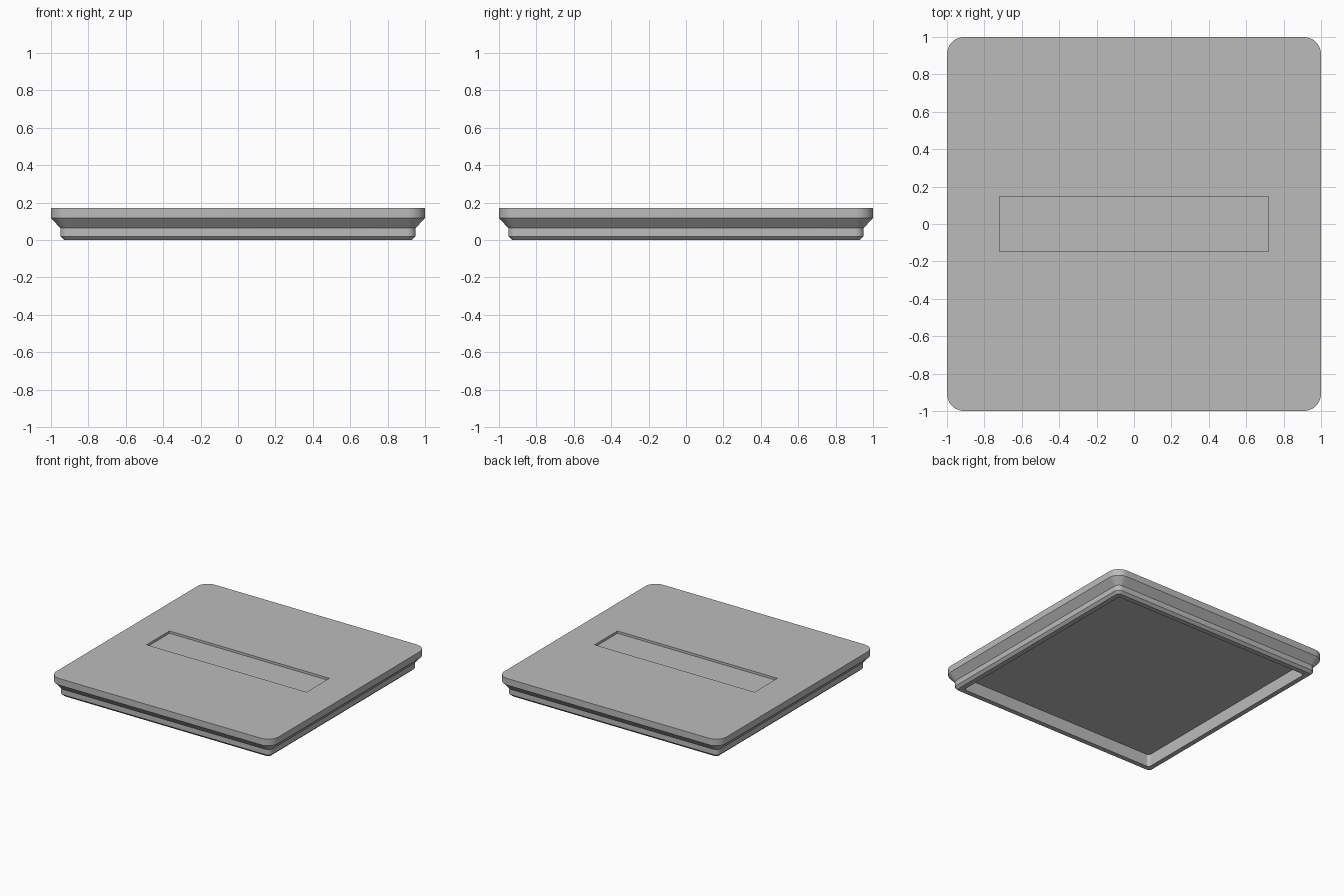
import bpy, bmesh, math

if "Cube" in bpy.data.objects:
    bpy.data.objects.remove(bpy.data.objects["Cube"])

GREY = (0.5, 0.5, 0.5, 1)
grey = bpy.data.materials.new("plain grey")
grey.use_nodes = True
grey.diffuse_color = GREY
grey.node_tree.nodes["Principled BSDF"].inputs["Base Color"].default_value = GREY


def rounded_square(bm, half, radius, z, steps=12):
    """Ring of vertices around a square with rounded corners."""
    ring = []
    for corner in range(4):
        middle = math.radians(45 + 90 * corner)
        cx = math.copysign(half - radius, math.cos(middle))
        cy = math.copysign(half - radius, math.sin(middle))
        for i in range(steps + 1):
            a = math.radians(90 * corner + 90 * i / steps)
            ring.append(bm.verts.new((cx + radius * math.cos(a),
                                      cy + radius * math.sin(a), z)))
    return ring


# Plate profile: underside recess, foot chamfer, foot, flare, top rim
# (half width, corner radius, height)
profile = [
    (0.89, 0.025, 0.1),
    (0.89, 0.025, 0),
    (0.93, 0.025, 0),
    (0.95, 0.045, 0.02),
    (0.95, 0.045, 0.063),
    (1.0, 0.093, 0.118),
    (1.0, 0.093, 0.171),
]
bm = bmesh.new()
rings = [rounded_square(bm, *row) for row in profile]
for low, high in zip(rings, rings[1:]):
    for i in range(len(low)):
        j = (i + 1) % len(low)
        bm.faces.new((low[i], low[j], high[j], high[i]))
bm.faces.new(rings[0][::-1])
bm.faces.new(rings[-1])
bmesh.ops.recalc_face_normals(bm, faces=bm.faces)
mesh = bpy.data.meshes.new("base_plate")
bm.to_mesh(mesh)
bm.free()
mesh.materials.append(grey)
plate = bpy.data.objects.new("base_plate", mesh)
bpy.context.collection.objects.link(plate)

# Shallow label slot cut into the top
bpy.ops.mesh.primitive_cube_add(size=1, location=(0, 0, 0.202))
cutter = bpy.context.object
cutter.name = "slot_cutter"
cutter.scale = (1.44, 0.294, 0.1)
cutter.hide_render = True
cutter.data.materials.append(grey)
cut = plate.modifiers.new("label_slot", "BOOLEAN")
cut.operation = "DIFFERENCE"
cut.solver = "EXACT"
cut.object = cutter

bpy.ops.object.select_all(action="DESELECT")
plate.select_set(True)
bpy.context.view_layer.objects.active = plate
bpy.ops.object.modifier_apply(modifier=cut.name)
bpy.data.objects.remove(cutter)
bpy.ops.object.shade_smooth_by_angle(angle=math.radians(20))
